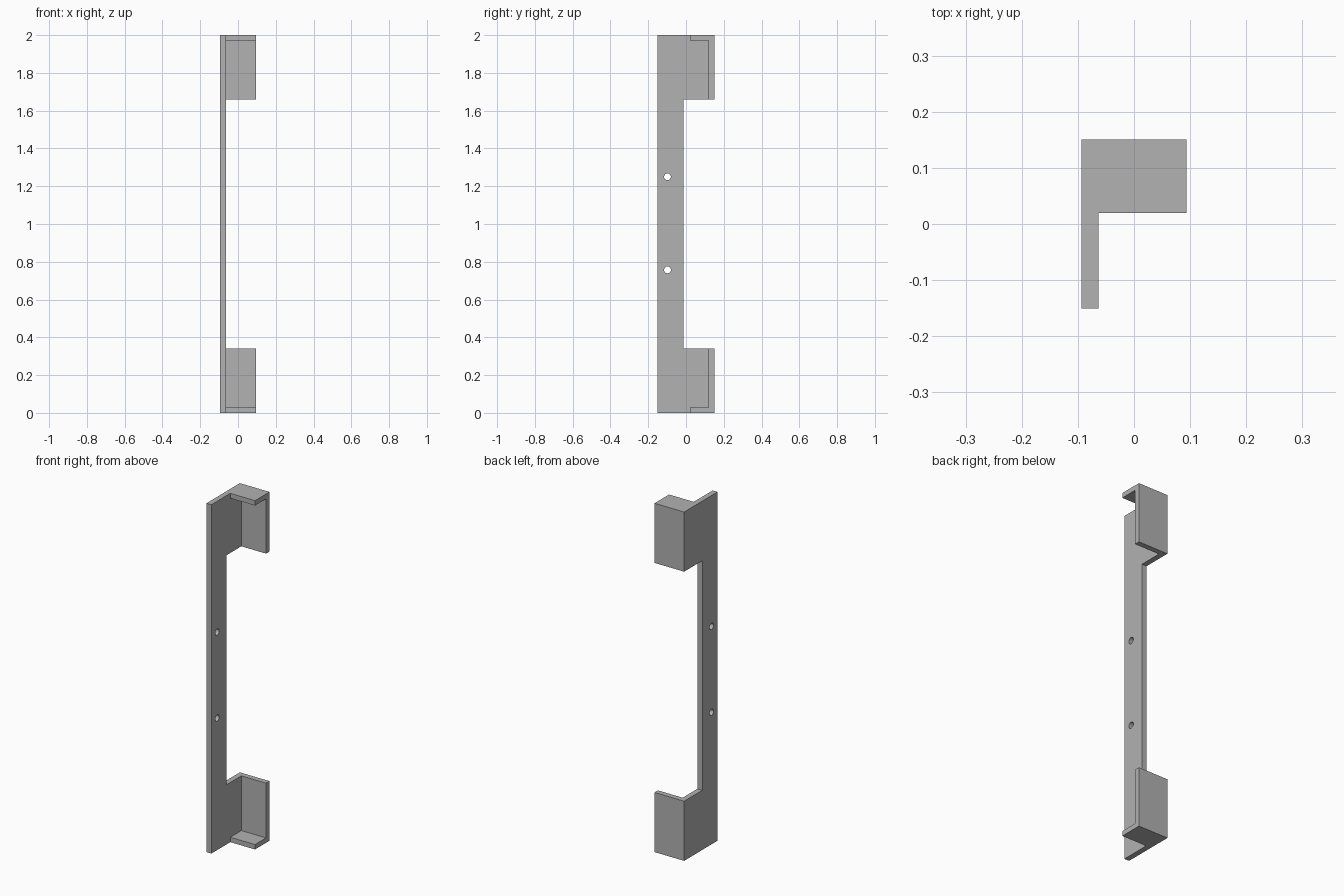
import bpy
import bmesh
from mathutils import Matrix

if "Cube" in bpy.data.objects:
    bpy.data.objects.remove(bpy.data.objects["Cube"], do_unlink=True)

W, D, H = 0.094, 0.151, 2.0      # half width, half depth, height
T = 0.031                        # sheet thickness
LIP = 0.028                      # end lip thickness
TAB = 0.342                      # tab height
NECK = -0.013                    # back edge of the narrow middle
INNER = -W + T

grey = bpy.data.materials.new("plain_grey")
grey.use_nodes = True
colour = (0.445, 0.445, 0.445, 1)
grey.diffuse_color = colour
grey.node_tree.nodes["Principled BSDF"].inputs["Base Color"].default_value = colour


def add_object(name, bm):
    bmesh.ops.recalc_face_normals(bm, faces=bm.faces)
    mesh = bpy.data.meshes.new(name)
    bm.to_mesh(mesh)
    bm.free()
    mesh.materials.append(grey)
    obj = bpy.data.objects.new(name, mesh)
    bpy.context.collection.objects.link(obj)
    return obj


def extrude_profile(name, points, x0, x1):
    """Solid from a (y, z) outline swept along x."""
    bm = bmesh.new()
    face = bm.faces.new([bm.verts.new((x0, y, z)) for y, z in points])
    swept = bmesh.ops.extrude_face_region(bm, geom=[face])["geom"]
    verts = [v for v in swept if isinstance(v, bmesh.types.BMVert)]
    bmesh.ops.translate(bm, vec=(x1 - x0, 0, 0), verts=verts)
    return add_object(name, bm)


def boolean(target, tool, operation):
    mod = target.modifiers.new(tool.name, "BOOLEAN")
    mod.operation = operation
    mod.solver = "EXACT"
    mod.object = tool
    bpy.context.view_layer.objects.active = target
    bpy.ops.object.modifier_apply(modifier=mod.name)
    bpy.data.objects.remove(tool, do_unlink=True)


# C-shaped side plate
bracket = extrude_profile("mounting_bracket", [
    (-D, 0), (D, 0), (D, TAB), (NECK, TAB),
    (NECK, H - TAB), (D, H - TAB), (D, H), (-D, H)], -W, INNER)

# Back tab with a short end lip, at the bottom and mirrored at the top
tab = [(0.02, 0), (D, 0), (D, TAB), (D - T, TAB), (D - T, LIP), (0.02, LIP)]
for name, outline in (("lower_tab", tab),
                      ("upper_tab", [(y, H - z) for y, z in tab])):
    boolean(bracket, extrude_profile(name, outline, -W, W), "UNION")

# Screw holes through the plate
for z in (0.757, 1.25):
    bm = bmesh.new()
    bmesh.ops.create_cone(bm, cap_ends=True, segments=32, radius1=0.018,
                          radius2=0.018, depth=0.2,
                          matrix=Matrix.Translation((-W, -0.098, z))
                          @ Matrix.Rotation(1.5707963, 4, "Y"))
    hole = add_object("screw_hole_cutter", bm)
    hole.hide_render = True
    boolean(bracket, hole, "DIFFERENCE")

# Smooth hole walls, sharp sheet edges
bpy.ops.object.select_all(action="DESELECT")
bracket.select_set(True)
bpy.context.view_layer.objects.active = bracket
bpy.ops.object.shade_smooth_by_angle()
